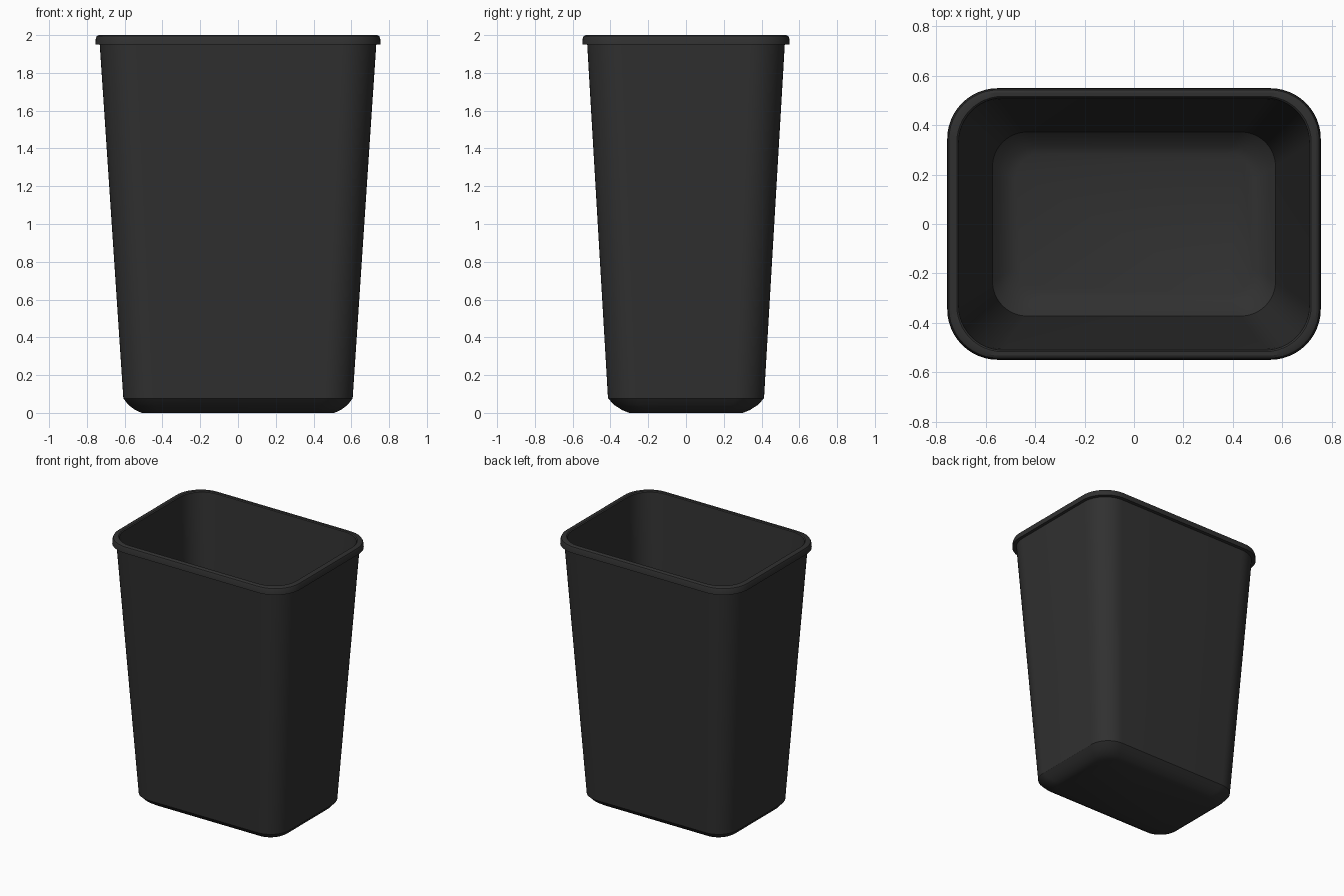
import bpy, bmesh, math

if "Cube" in bpy.data.objects:
    bpy.data.objects.remove(bpy.data.objects["Cube"])

plastic = bpy.data.materials.new("charcoal_plastic")
plastic.diffuse_color = (0.03, 0.03, 0.03, 1)
plastic.use_nodes = True
plastic.node_tree.nodes["Principled BSDF"].inputs["Base Color"].default_value = plastic.diffuse_color


def ring(bm, hx, hy, r, z, n=12):
    """Rounded rectangle loop of vertices at height z."""
    verts = []
    for k, (sx, sy) in enumerate([(1, 1), (-1, 1), (-1, -1), (1, -1)]):
        for i in range(n + 1):
            a = math.pi / 2 * (k + i / n)
            verts.append(bm.verts.new((sx * (hx - r) + r * math.cos(a),
                                       sy * (hy - r) + r * math.sin(a), z)))
    return verts


def loft(name, profile, cap_start=False, cap_end=False, closed=False):
    """Skin a list of (half x, half y, corner radius, z) sections."""
    bm = bmesh.new()
    rings = [ring(bm, *p) for p in profile]
    pairs = list(zip(rings, rings[1:]))
    if closed:
        pairs.append((rings[-1], rings[0]))
    for a, b in pairs:
        for i in range(len(a)):
            j = (i + 1) % len(a)
            bm.faces.new((a[i], a[j], b[j], b[i]))
    if cap_start:
        bm.faces.new(rings[0][::-1])
    if cap_end:
        bm.faces.new(rings[-1])
    bmesh.ops.recalc_face_normals(bm, faces=bm.faces)
    me = bpy.data.meshes.new(name)
    bm.to_mesh(me)
    bm.free()
    me.materials.append(plastic)
    ob = bpy.data.objects.new(name, me)
    bpy.context.collection.objects.link(ob)
    bpy.ops.object.select_all(action='DESELECT')
    ob.select_set(True)
    bpy.context.view_layer.objects.active = ob
    bpy.ops.object.shade_smooth_by_angle(angle=math.radians(28))
    return ob


# Whole bin: underside, tapered outer wall, overhanging rim, inner wall, floor
loft("waste_bin", [
    (0.510, 0.300, 0.110, 0.000),
    (0.545, 0.340, 0.125, 0.016),
    (0.580, 0.380, 0.140, 0.042),
    (0.607, 0.413, 0.155, 0.077),   # foot edge
    (0.732, 0.523, 0.190, 1.950),   # wall top
    (0.755, 0.549, 0.205, 1.950),   # rim underside
    (0.753, 0.547, 0.205, 1.982),
    (0.748, 0.542, 0.200, 1.994),
    (0.738, 0.532, 0.195, 2.000),   # rim top
    (0.716, 0.516, 0.185, 2.000),
    (0.709, 0.510, 0.180, 1.994),
    (0.708, 0.505, 0.180, 1.950),
    (0.572, 0.372, 0.140, 0.092),   # inside wall foot
    (0.545, 0.345, 0.130, 0.062),
    (0.515, 0.312, 0.118, 0.040),
    (0.480, 0.285, 0.105, 0.025),   # floor
], cap_start=True, cap_end=True)
